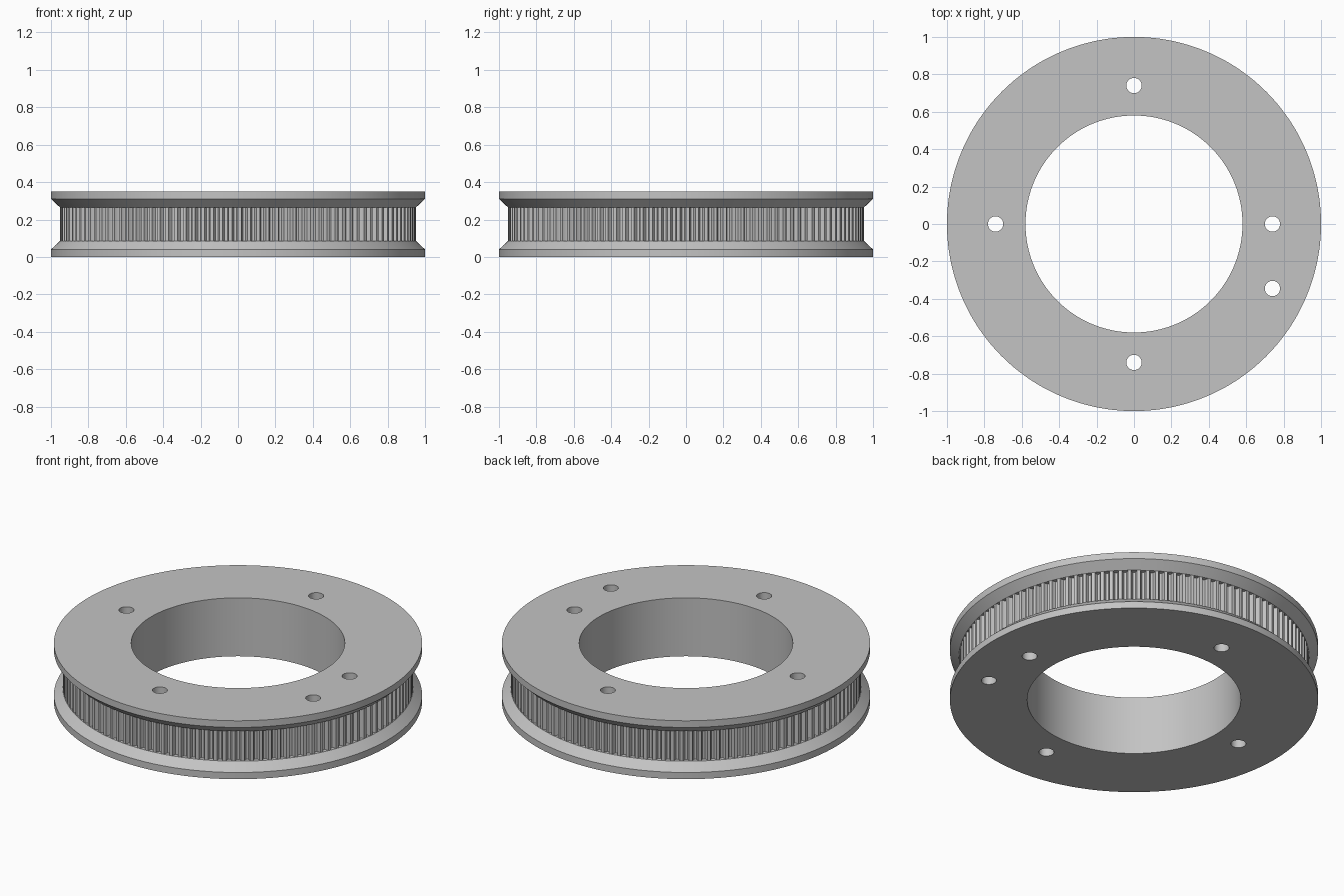
import bpy, bmesh
from math import cos, sin, pi, radians

old = bpy.data.objects.get("Cube")
if old:
    bpy.data.objects.remove(old, do_unlink=True)

HEIGHT, RIM, SHOULDER = 0.35, 0.04, 0.085
OUTER, BELT, BORE = 1.0, 0.952, 0.58
TEETH, DEPTH = 120, 0.025
HOLE_R, HOLE_RING = 0.041, 0.74

metal = bpy.data.materials.new("grey metal")
metal.use_nodes = True
grey = (0.55, 0.55, 0.55, 1)
metal.diffuse_color = grey
metal.node_tree.nodes["Principled BSDF"].inputs["Base Color"].default_value = grey

# One tooth pitch: position along the pitch and groove depth fraction
PITCH = [(0, 0), (0.36, 0), (0.43, 0.6), (0.54, 0.95),
         (0.68, 1), (0.82, 0.95), (0.93, 0.6)]
STEPS = [((t + f) * 2 * pi / TEETH, d) for t in range(TEETH) for f, d in PITCH]


def finish(obj, angle=30):
    bpy.ops.object.select_all(action='DESELECT')
    obj.select_set(True)
    bpy.context.view_layer.objects.active = obj
    bpy.ops.object.shade_smooth_by_angle(angle=radians(angle))


# Pulley body: closed section swept around the axis, toothed in the belt channel
section = [(BORE, 0, 0), (OUTER, 0, 0), (OUTER, RIM, 0), (BELT, SHOULDER, 0),
           (BELT, SHOULDER, 1), (BELT, HEIGHT - SHOULDER, 1),
           (BELT, HEIGHT - SHOULDER, 0), (OUTER, HEIGHT - RIM, 0),
           (OUTER, HEIGHT, 0), (BORE, HEIGHT, 0)]
bm = bmesh.new()
rings = []
for r, z, toothed in section:
    rings.append([bm.verts.new(((r - toothed * d * DEPTH) * cos(a),
                                (r - toothed * d * DEPTH) * sin(a), z))
                  for a, d in STEPS])
for low, high in zip(rings, rings[1:] + rings[:1]):
    for i in range(len(STEPS)):
        j = (i + 1) % len(STEPS)
        bm.faces.new((low[i], low[j], high[j], high[i]))
# Tooth lands meet the shoulders directly, so merge the doubled points there
bmesh.ops.remove_doubles(bm, verts=bm.verts, dist=0.0001)
bmesh.ops.recalc_face_normals(bm, faces=bm.faces)
mesh = bpy.data.meshes.new("pulley_body")
bm.to_mesh(mesh)
bm.free()
body = bpy.data.objects.new("pulley_body", mesh)
bpy.context.collection.objects.link(body)
mesh.materials.append(metal)

# Bolt holes: four on the ring and one extra beside the left hole
spots = [(HOLE_RING, 0), (-HOLE_RING, 0), (0, HOLE_RING), (0, -HOLE_RING),
         (HOLE_RING, -0.345)]
bm = bmesh.new()
for x, y in spots:
    made = bmesh.ops.create_cone(bm, cap_ends=True, segments=40, radius1=HOLE_R,
                                 radius2=HOLE_R, depth=1)
    bmesh.ops.translate(bm, verts=made["verts"], vec=(x, y, HEIGHT / 2))
cut_mesh = bpy.data.meshes.new("hole_cutter")
bm.to_mesh(cut_mesh)
bm.free()
cut_mesh.materials.append(metal)
cutter = bpy.data.objects.new("hole_cutter", cut_mesh)
bpy.context.collection.objects.link(cutter)

drill = body.modifiers.new("bolt_holes", 'BOOLEAN')
drill.operation = 'DIFFERENCE'
drill.solver = 'EXACT'
drill.object = cutter
bpy.context.view_layer.objects.active = body
bpy.ops.object.modifier_apply(modifier=drill.name)
bpy.data.objects.remove(cutter, do_unlink=True)
finish(body)
